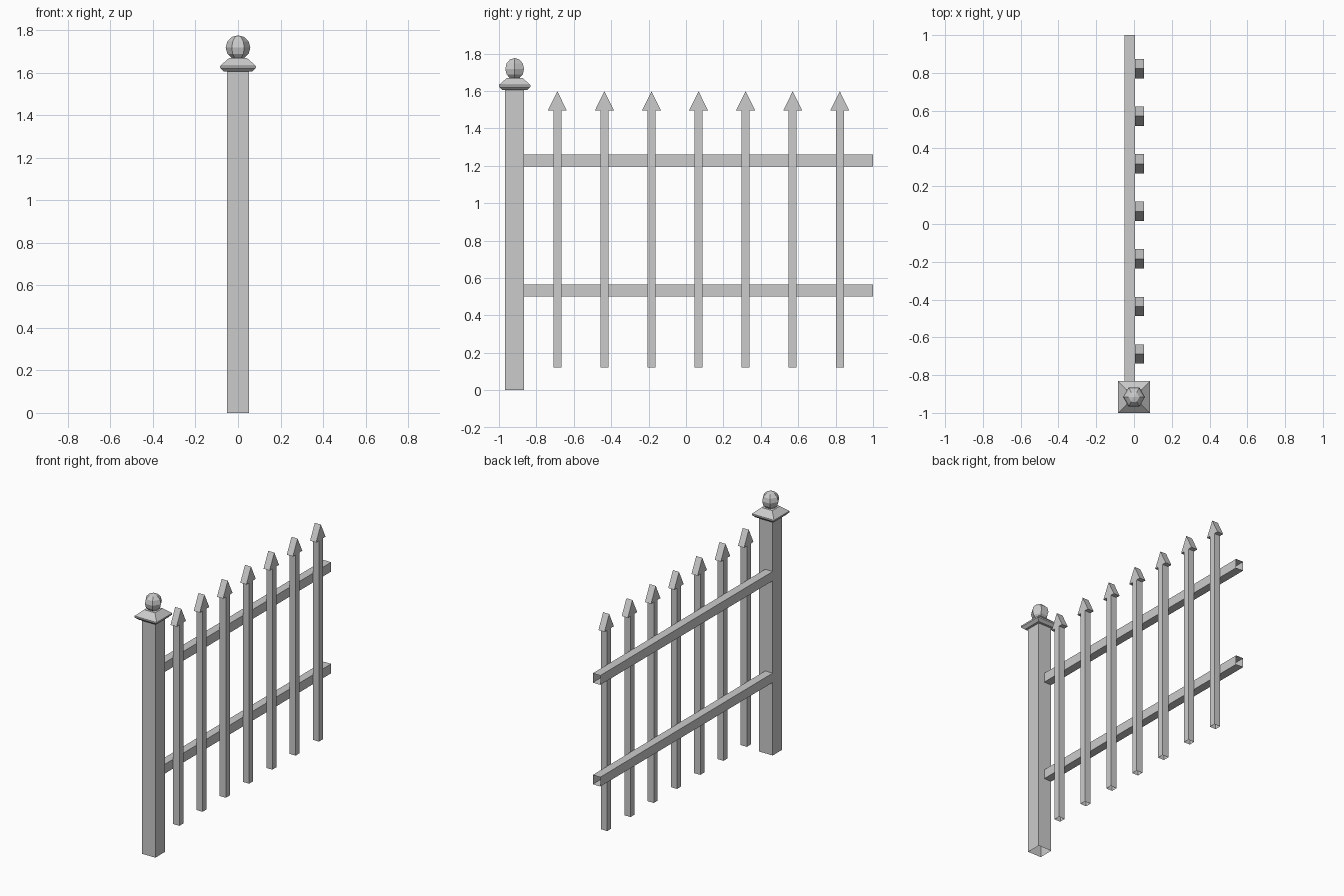
import bpy, bmesh
from math import pi
from mathutils import Matrix

if "Cube" in bpy.data.objects:
    bpy.data.objects.remove(bpy.data.objects["Cube"])

POST_Y = -0.916


def make(name, bm):
    bmesh.ops.recalc_face_normals(bm, faces=bm.faces)
    me = bpy.data.meshes.new(name)
    bm.to_mesh(me)
    bm.free()
    ob = bpy.data.objects.new(name, me)
    bpy.context.collection.objects.link(ob)
    return ob


def box(name, lo, hi, open_axis=None, signs=()):
    """Box between two corners; faces on open_axis with the given signs are left open."""
    bm = bmesh.new()
    bmesh.ops.create_cube(bm, size=1)
    if open_axis is not None:
        gone = [f for f in bm.faces if any(f.normal[open_axis] * s > 0.9 for s in signs)]
        bmesh.ops.delete(bm, geom=gone, context='FACES')
    for v in bm.verts:
        v.co = [(a + b) / 2 + c * (b - a) for a, b, c in zip(lo, hi, v.co)]
    return make(name, bm)


def square_loft(name, rings, y):
    """Stack of square rings given as (half width, z), closed on top."""
    bm = bmesh.new()
    loops = [[bm.verts.new((sx * r, y + sy * r, z))
              for sx, sy in ((-1, -1), (1, -1), (1, 1), (-1, 1))] for r, z in rings]
    for a, b in zip(loops, loops[1:]):
        for i in range(4):
            j = (i + 1) % 4
            bm.faces.new((a[i], a[j], b[j], b[i]))
    bm.faces.new(loops[-1])
    return make(name, bm)


def picket(name, y):
    """Arrow-headed outline extruded in x, open at the foot."""
    w, h = 0.0215, 0.051
    outline = [(-w, 0.12), (-w, 1.495), (-h, 1.495), (0, 1.598),
               (h, 1.495), (w, 1.495), (w, 0.12)]
    bm = bmesh.new()
    back, front = [[bm.verts.new((x, y + py, z)) for py, z in outline]
                   for x in (0.006, 0.052)]
    for i in range(len(outline) - 1):
        bm.faces.new((back[i], back[i + 1], front[i + 1], front[i]))
    # shaft and head faces
    for s in (back, front):
        bm.faces.new((s[0], s[1], s[5], s[6]))
        bm.faces.new((s[1], s[2], s[3], s[4], s[5]))
    return make(name, bm)


# post, open at the ground
box("post", (-0.051, POST_Y - 0.051, 0), (0.051, POST_Y + 0.051, 1.61), 2, (-1,))

# flared cap
square_loft("post_cap", [(0.05, 1.605), (0.066, 1.605), (0.084, 1.622),
                         (0.084, 1.632), (0.041, 1.67)], POST_Y)

# faceted ball finial
bm = bmesh.new()
bmesh.ops.create_uvsphere(bm, u_segments=6, v_segments=6, radius=0.058,
                          matrix=Matrix.Translation((0, POST_Y, 1.718))
                          @ Matrix.Rotation(pi / 2, 4, 'Z'))
make("ball_finial", bm)

# two rails with open ends
for name, z in (("lower_rail", 0.5), ("upper_rail", 1.196)):
    box(name, (-0.051, POST_Y + 0.051, z), (0.006, 1, z + 0.064), 1, (-1, 1))

# seven pickets
for i in range(7):
    picket(f"picket_{i + 1}", -0.688 + i * 0.2517)
